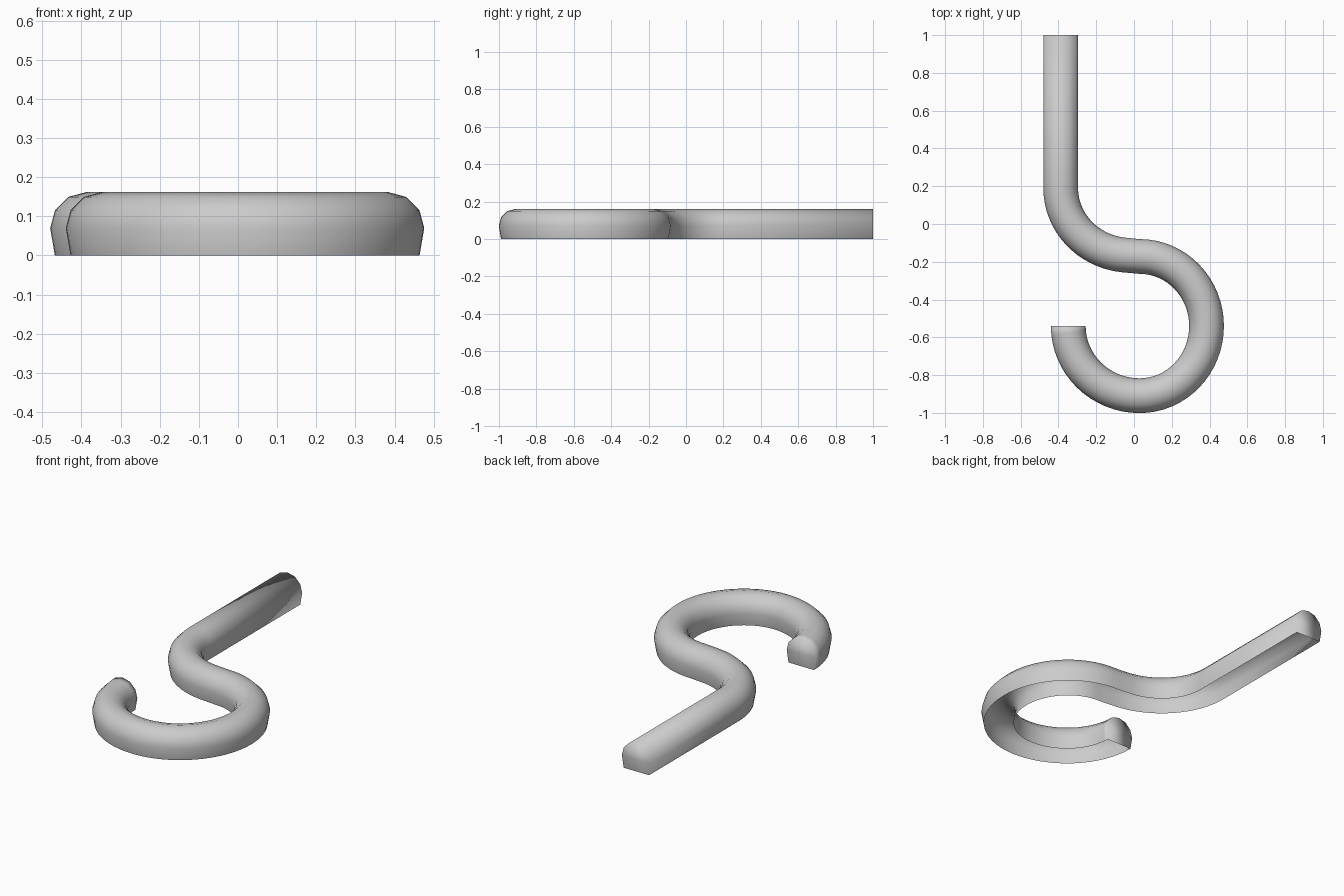
import bpy, bmesh
from math import sin, cos, atan2, radians, pi

if "Cube" in bpy.data.objects:
    bpy.data.objects.remove(bpy.data.objects["Cube"])

R = 0.092          # rod radius


def bend(cx, cy, rx, ry, start, end, steps=16):
    """Quarter bend of the centre line, as (x, y, heading) points."""
    turn = 1 if end > start else -1
    pts = []
    for i in range(steps + 1):
        a = radians(start + (end - start) * i / steps)
        heading = atan2(turn * ry * cos(a), -turn * rx * sin(a))
        pts.append((cx + rx * cos(a), cy + ry * sin(a), heading))
    return pts


# Centre line: straight shank, shoulder bend, then three quarter bends of the hook
path = [(-0.388, 1.0, -pi / 2)]
path += bend(-0.015, 0.19, 0.373, 0.356, 180, 263)
path += bend(0.03, -0.54, 0.354, 0.368, 90, 0)
path += bend(0.03, -0.54, 0.354, 0.369, 0, -90)[1:]
path += bend(0.03, -0.54, 0.378, 0.369, -90, -180)[1:]

# Cross-section: round top with sides tapering in, open underneath
section = [(0.08, 0.0)]
section += [(R * cos(radians(a)), 0.07 + R * sin(radians(a))) for a in range(0, 181, 30)]
section += [(-0.08, 0.0)]

# Sweep the section along the centre line as a hollow shell with closed ends
bm = bmesh.new()
rings = []
for x, y, h in path:
    rings.append([bm.verts.new((x + s * sin(h), y - s * cos(h), z)) for s, z in section])
for a, b in zip(rings, rings[1:]):
    for i in range(len(section) - 1):
        bm.faces.new((a[i], b[i], b[i + 1], a[i + 1]))
bm.faces.new(rings[0])
bm.faces.new(reversed(rings[-1]))
bmesh.ops.recalc_face_normals(bm, faces=bm.faces)
top = max(bm.faces, key=lambda f: f.calc_center_median().z)
if top.normal.z < 0:
    bmesh.ops.reverse_faces(bm, faces=bm.faces)

# The whole shell is smooth, including its ends
for f in bm.faces:
    f.smooth = True

mesh = bpy.data.meshes.new("hook")
bm.to_mesh(mesh)
bm.free()
hook = bpy.data.objects.new("hook", mesh)
bpy.context.collection.objects.link(hook)
